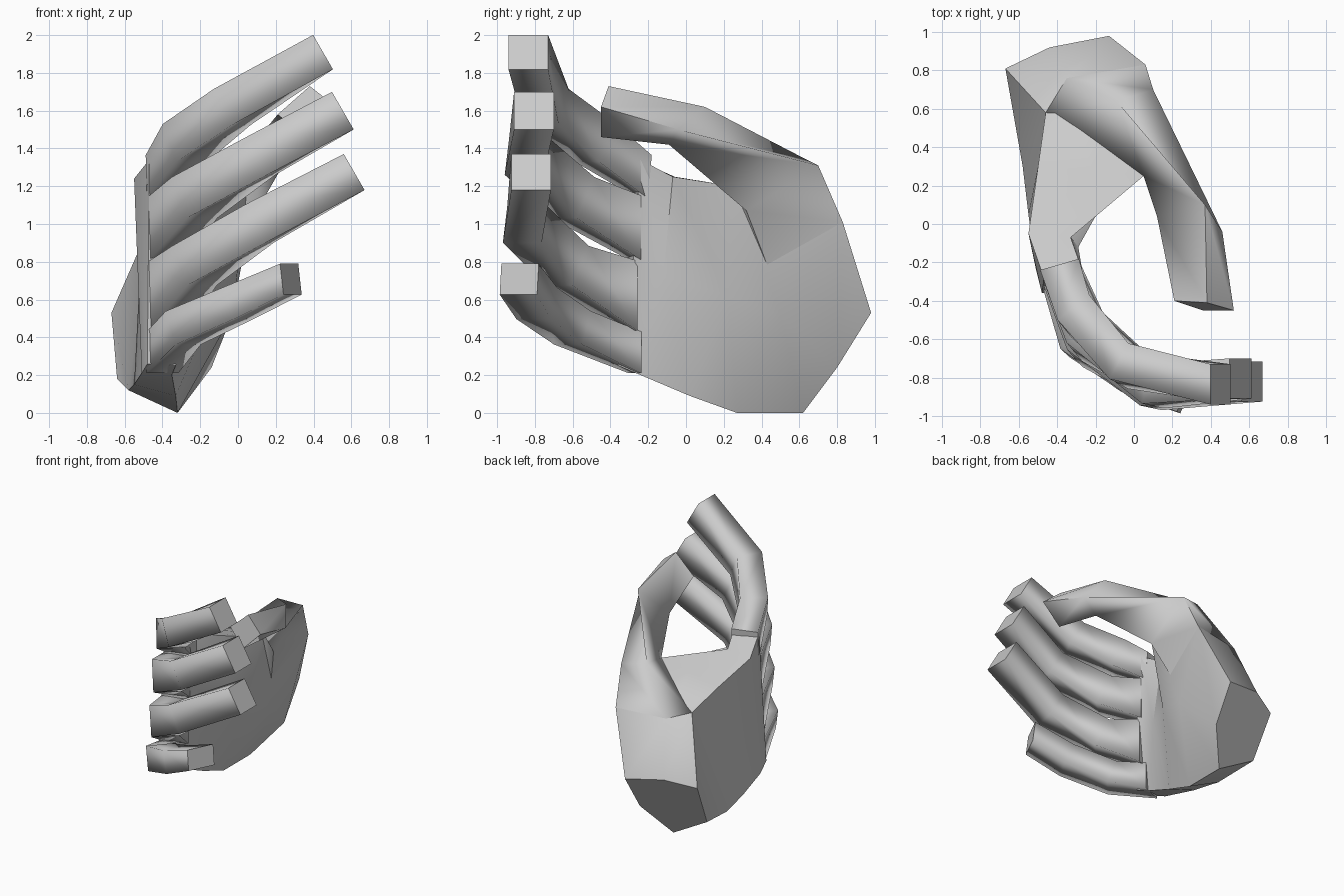
import bpy, bmesh
from math import sin, cos, radians
from mathutils import Vector


def loft(name, rings, angle):
    """Skin equal-sized point rings, cap both ends with sharp rims."""
    bm = bmesh.new()
    loops = [[bm.verts.new(p) for p in ring] for ring in rings]
    n = len(loops[0])
    for a, b in zip(loops, loops[1:]):
        for i in range(n):
            j = (i + 1) % n
            bm.faces.new((a[i], a[j], b[j], b[i])).smooth = True
    caps = [bm.faces.new(loops[0]), bm.faces.new(loops[-1])]
    bmesh.ops.recalc_face_normals(bm, faces=bm.faces)
    for e in bm.edges:
        e.smooth = e.calc_face_angle(0) < radians(angle)
    for cap in caps:
        for e in cap.edges:
            e.smooth = False
    mesh = bpy.data.meshes.new(name)
    bm.to_mesh(mesh)
    bm.free()
    ob = bpy.data.objects.new(name, mesh)
    bpy.context.collection.objects.link(ob)
    return ob


def section(x, y, z, yaw, pitch, w, h):
    """Rectangle across a finger, heading given by yaw and pitch."""
    a, p = radians(yaw), radians(pitch)
    side = Vector((-sin(a), cos(a), 0)) * w / 2
    up = Vector((-cos(a) * sin(p), -sin(a) * sin(p), cos(p))) * h / 2
    c = Vector((x, y, z))
    return [c + side + up, c - side + up, c - side - up, c + side - up]


# Palm: wrist cut, heel, web, knuckles, finger roots
loft("palm", [
    [(-.13, .98, .53), (-.44, .92, .58), (-.67, .81, .53),
     (-.64, .64, .18), (-.32, .62, 0), (-.14, .80, .24)],
    [(.06, .83, 1.01), (-.35, .76, 1.0), (-.46, .58, 1.01),
     (-.58, .30, .12), (-.32, .27, 0), (-.03, .50, .52)],
    [(.05, .25, 1.20), (-.22, .28, 1.17), (-.50, .30, 1.12),
     (-.55, .05, .15), (-.33, .02, .09), (-.10, .22, .62)],
    [(-.33, -.07, 1.25), (-.45, -.06, 1.25), (-.55, -.05, 1.24),
     (-.51, -.24, .21), (-.35, -.24, .20), (-.29, -.12, .72)],
    [(-.27, -.24, 1.34), (-.37, -.26, 1.34), (-.47, -.28, 1.34),
     (-.48, -.36, .26), (-.33, -.36, .25), (-.265, -.28, .80)],
], 48)

# Thumb: fleshy base, joint, tip
loft("thumb", [
    [(-.35, .76, 1.0), (.06, .83, 1.01), (-.06, .50, .60), (-.46, .58, 1.01)],
    [(-.09, .64, 1.34), (.10, .70, 1.31), (.10, .32, 1.07), (.05, .25, 1.20)],
    [(.37, .10, 1.62), (.46, -.04, 1.50), (.30, -.09, 1.42), (.12, .04, 1.47)],
    [(.38, -.41, 1.73), (.52, -.45, 1.62), (.36, -.45, 1.46), (.21, -.40, 1.58)],
], 85)

# Fingers: root, first joint, second joint, tip
fingers = {
    "index_finger": [(-.385, -.22, 1.25, -74, 5, .21, .23),
                     (-.28, -.48, 1.43, -52, 30, .21, .23),
                     (-.03, -.74, 1.62, -28, 30, .21, .22),
                     (.45, -.835, 1.91, 0, 30, .21, .21)],
    "middle_finger": [(-.37, -.27, .98, -72, 0, .21, .34),
                      (-.23, -.60, 1.14, -50, 30, .21, .25),
                      (.12, -.845, 1.36, -12, 30, .21, .23),
                      (.555, -.805, 1.60, 0, 30, .21, .23)],
    "ring_finger": [(-.37, -.29, .62, -72, 0, .21, .37),
                    (-.23, -.63, .78, -48, 30, .21, .24),
                    (.11, -.855, 1.0, -12, 30, .21, .23),
                    (.615, -.82, 1.275, 0, 30, .21, .22)],
    "little_finger": [(-.40, -.27, .32, -68, 0, .18, .22),
                      (-.29, -.60, .45, -42, 22, .20, .19),
                      (0, -.79, .58, -30, 22, .21, .18),
                      (.28, -.883, .708, -26, 7, .22, .165)],
}
for name, joints in fingers.items():
    loft(name, [section(*j) for j in joints], 110)
